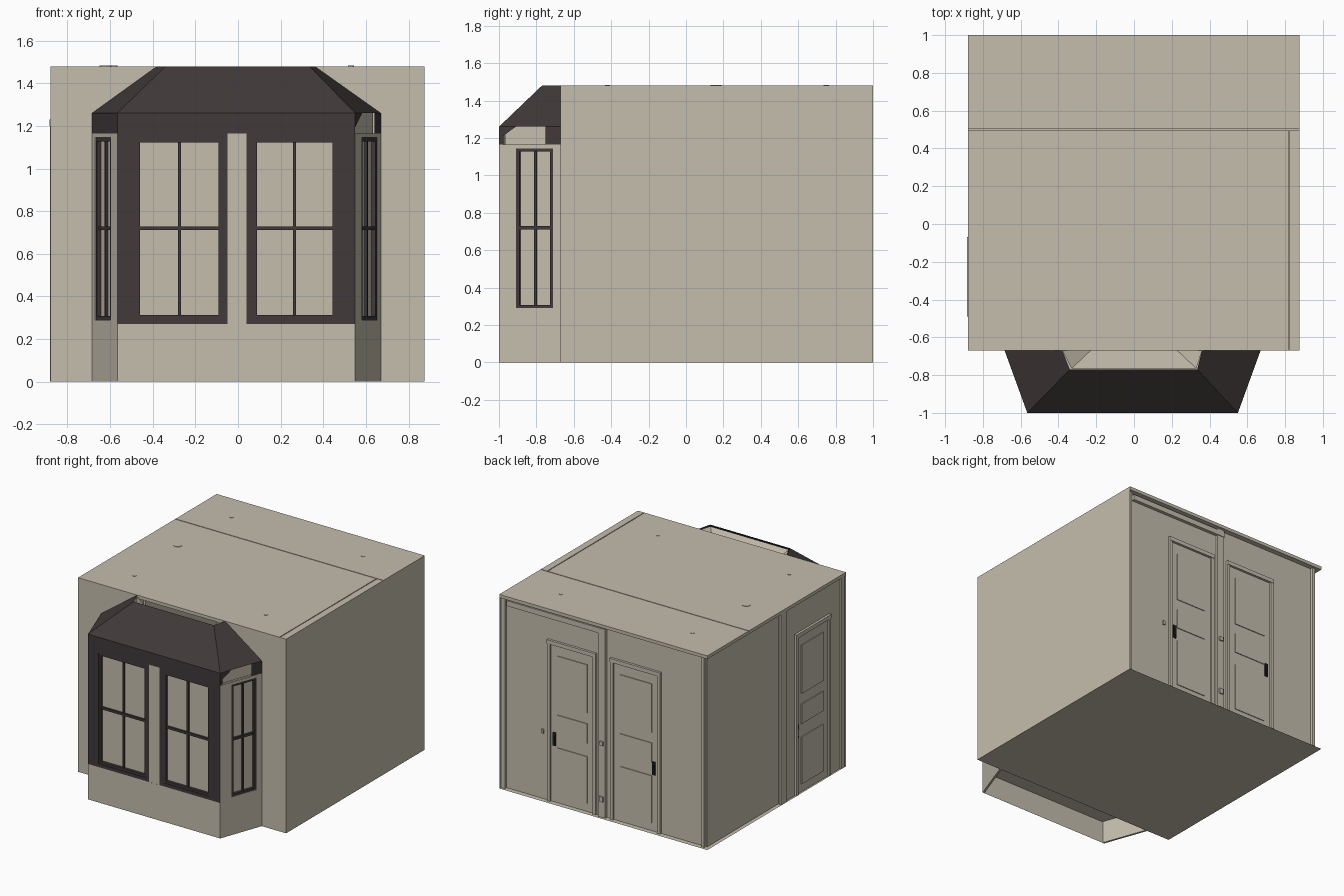
import bpy, bmesh, math
from mathutils import Matrix, Vector

if "Cube" in bpy.data.objects:
    bpy.data.objects.remove(bpy.data.objects["Cube"])


def material(name, rgb):
    m = bpy.data.materials.new(name)
    m.diffuse_color = (*rgb, 1)
    m.use_nodes = True
    m.node_tree.nodes["Principled BSDF"].inputs["Base Color"].default_value = m.diffuse_color
    return m


BEIGE = material("warm beige", (0.56, 0.515, 0.42))
DARK = material("dark brown grey", (0.052, 0.041, 0.042))
BLACK = material("near black", (0.015, 0.014, 0.014))


def finish(name, bm, mat):
    me = bpy.data.meshes.new(name)
    bm.to_mesh(me)
    bm.free()
    me.materials.append(mat)
    ob = bpy.data.objects.new(name, me)
    bpy.context.collection.objects.link(ob)
    return ob


def faces(name, polys, mat):
    """Flat sheets, each given by its corner points."""
    bm = bmesh.new()
    for p in polys:
        bm.faces.new([bm.verts.new(v) for v in p])
    return finish(name, bm, mat)


def wall_space(a, b):
    """Local space of a wall: x along it, y outward, z up."""
    u = Vector((b[0] - a[0], b[1] - a[1], 0)).normalized()
    n = Vector((u.y, -u.x, 0))
    m = Matrix((u, n, (0, 0, 1))).transposed().to_4x4()
    m.translation = (a[0], a[1], 0)
    return m


def boxes(name, items, mat, space=Matrix()):
    """Boxes as (x0, x1, y0, y1, z0, z1), joined in one object."""
    bm = bmesh.new()
    for x0, x1, y0, y1, z0, z1 in items:
        m = Matrix.Translation(((x0 + x1) / 2, (y0 + y1) / 2, (z0 + z1) / 2))
        m = m @ Matrix.Diagonal((x1 - x0, y1 - y0, z1 - z0, 1))
        bmesh.ops.create_cube(bm, size=1, matrix=space @ m)
    bmesh.ops.recalc_face_normals(bm, faces=bm.faces)
    return finish(name, bm, mat)


def border(s0, s1, z0, z1, w, d0, d1):
    """Four strips around a rectangle, inside its outline."""
    return [(s0, s0 + w, d0, d1, z0, z1), (s1 - w, s1, d0, d1, z0, z1),
            (s0 + w, s1 - w, d0, d1, z0, z0 + w), (s0 + w, s1 - w, d0, d1, z1 - w, z1)]


def window(name, space, s0, s1, z0, z1):
    c, h = (s0 + s1) / 2, 0.72
    bars = border(s0, s1, z0, z1, 0.018, -0.03, -0.004)
    bars += [(c - .007, c + .007, -.03, -.012, z0, z1), (s0, s1, -.03, -.01, h - .009, h + .009)]
    boxes(name + "_sash", bars, DARK, space)
    boxes(name + "_pane", [(s0, s1, -.03, -.024, z0, z1)], BEIGE, space)


def door(name, space, s0, s1, handle_s):
    top = 1.23
    trim = [(s0, s0 + .025, 0, .015, 0, top), (s1 - .025, s1, 0, .015, 0, top),
            (s0, s1, 0, .018, top - .03, top)]
    a, b = s0 + .08, s1 - .08
    trim += [(a, b, 0, .006, z0, z1) for z0, z1 in ((.06, .42), (.52, .67), (.75, 1.12))]
    boxes(name + "_trim", trim, BEIGE, space)
    boxes(name + "_handle", [(handle_s - .012, handle_s + .012, 0, .008, .43, .53),
                             (handle_s - .006, handle_s + .006, .006, .014, .45, .5)], BLACK, space)


L, R, F, B, H = -0.88, 0.875, -0.67, 1.0, 1.48   # room limits
EAVE, HEAD, SILL = 1.26, 1.165, 0.27             # bay heights
P = [(-.685, F), (-.565, -1), (.55, -1), (.67, F)]  # bay plan


def at(p, z):
    return (p[0], p[1], z)


def upright(a, b, z0, z1):
    return [at(a, z0), at(b, z0), at(b, z1), at(a, z1)]


# Room shell: floor, right wall, front wall beside the bay
faces("floor", [[(L, F, 0), (R, F, 0), (R, .42, 0), (L, .42, 0)],
                [(L, .42, 0), (R, .42, 0), (R, B, 0), (L, B, 0)]], BEIGE)
faces("right_wall", [upright((R, F), (R, B), 0, H)], BEIGE)
faces("front_wall", [
    [(L, F, 0), (P[0][0], F, 0), (P[0][0], F, EAVE), (-.38, F, H), (L, F, H)],
    [(P[3][0], F, 0), (R, F, 0), (R, F, H), (.36, F, H), (P[3][0], F, EAVE)]], BEIGE)

# Recessed back wall, and left wall that steps out around its door
YB, XL, XD = .96, -.85, -.866
faces("back_wall", [upright((R, YB), (XL, YB), 0, H)], BEIGE)
faces("left_wall", [upright((XL, YB), (XL, .1), 0, H), upright((XL, .1), (XD, .1), 0, H),
                    upright((XD, .1), (XD, F), 0, H)], BEIGE)

# Ceiling: backing sheet with plates separated by fine seams
boxes("ceiling", [(L, R, F, B, 1.455, 1.47), (L, R, .504, B, 1.47, H),
                  (L, .817, F, .498, 1.47, H), (.823, R, F, .498, 1.47, H)], BEIGE)


def disc(name, x, y, r):
    bm = bmesh.new()
    bmesh.ops.create_cone(bm, cap_ends=True, segments=16, radius1=r, radius2=r, depth=.006,
                          matrix=Matrix.Translation((x, y, H)))
    finish(name, bm, BEIGE)


for x in (-.58, .53):
    for y in (-.42, .75):
        disc("ceiling_spot", x, y, .014)
disc("ceiling_lamp_mount", -.62, .16, .03)

# Doors and trim on the back and left walls
back = wall_space((R, YB), (L, YB))
left = wall_space((XD, B), (XD, F))
door("back_door_a", back, .385, .795, .44)
door("back_door_b", back, .915, 1.34, 1.28)
door("left_door", left, 1.07, 1.49, 1.10)
boxes("back_trim", [(.82, .88, 0, .02, 0, 1.455), (.05, .88, 0, .025, 1.40, 1.44),
                    (1.69, 1.715, 0, .02, 0, 1.455), (.0, .035, 0, .02, 0, 1.455)], BEIGE, back)
boxes("wall_switches", [(.33, .35, 0, .01, .5, .53), (.835, .865, .02, .03, .55, .58),
                        (.835, .865, .02, .03, .12, .16)], BEIGE, back)
boxes("left_trim", [(.89, .96, 0, .012, 0, 1.455), (1.62, 1.66, 0, .01, 0, 1.455)], BEIGE, left)

# Bay front: apron, dark surround, central post
bay = wall_space(P[1], P[2])       # local x starts at the left corner
W = P[2][0] - P[1][0]
faces("bay_apron", [upright(P[1], P[2], 0, SILL)], BEIGE)
boxes("bay_front_surround", [(0, W, -.03, 0, HEAD, EAVE)], DARK, bay)
boxes("bay_front_post", [(.515, .605, -.03, -.001, SILL, HEAD)], BEIGE, bay)
for name, s0, s1, a, b in (("left", 0, .515, .088, .492), ("right", .605, W, .635, 1.027)):
    boxes("bay_surround_" + name, [(s0, a, -.03, 0, SILL, HEAD), (b, s1, -.03, 0, SILL, HEAD),
                                   (a, b, -.03, 0, SILL, .295), (a, b, -.03, 0, 1.14, HEAD)], DARK, bay)
    window("bay_window_" + name, bay, a, b, .295, 1.14)

# Bay slanted sides with a narrow window each
LEN = (Vector(P[1]) - Vector(P[0])).length
sides = {"left": (P[0], P[1], .043, .255), "right": (P[2], P[3], .096, .308)}
for name, (p, q, a, b) in sides.items():
    sp = wall_space(p, q)
    boxes("bay_side_" + name, [(0, LEN, -.015, 0, 0, .29), (0, a, -.015, 0, .29, HEAD),
                               (b, LEN, -.015, 0, .29, HEAD), (a, b, -.015, 0, 1.145, HEAD)], BEIGE, sp)
    window("bay_side_window_" + name, sp, a, b, .29, 1.145)
    # pale lining behind the fascia
    boxes("bay_lining_" + name, [(.02, LEN, -.05, -.04, HEAD - .01, EAVE)], BEIGE, sp)

# Window seat and sloped ceiling inside the bay
faces("window_seat", [[at(p, .17) for p in P]], BEIGE)
faces("bay_inner_ceiling", [
    [(-.33, -.765, 1.47), (.33, -.765, 1.47), (.23, F, 1.34), (-.23, F, 1.34)],
    [(-.33, -.765, 1.47), (-.23, F, 1.34), (-.38, F, 1.47)],
    [(.33, -.765, 1.47), (.36, F, 1.47), (.23, F, 1.34)]], BEIGE)

# Hipped bay roof, open at the top, with its fascia
T = [(-.38, F), (-.34, -.77), (.335, -.77), (.36, F)]
faces("bay_roof", [[at(P[i], EAVE), at(P[i + 1], EAVE), at(T[i + 1], H), at(T[i], H)]
                   for i in range(3)], DARK)
faces("fascia_left", [upright(P[0], P[1], HEAD, EAVE)], DARK)
mid, fore = (.641, -.75), (.583, -.91)
faces("fascia_right", [upright(mid, P[3], HEAD, EAVE),
                       [at(P[2], HEAD + .03), at(fore, EAVE), at(P[2], EAVE)]], DARK)
